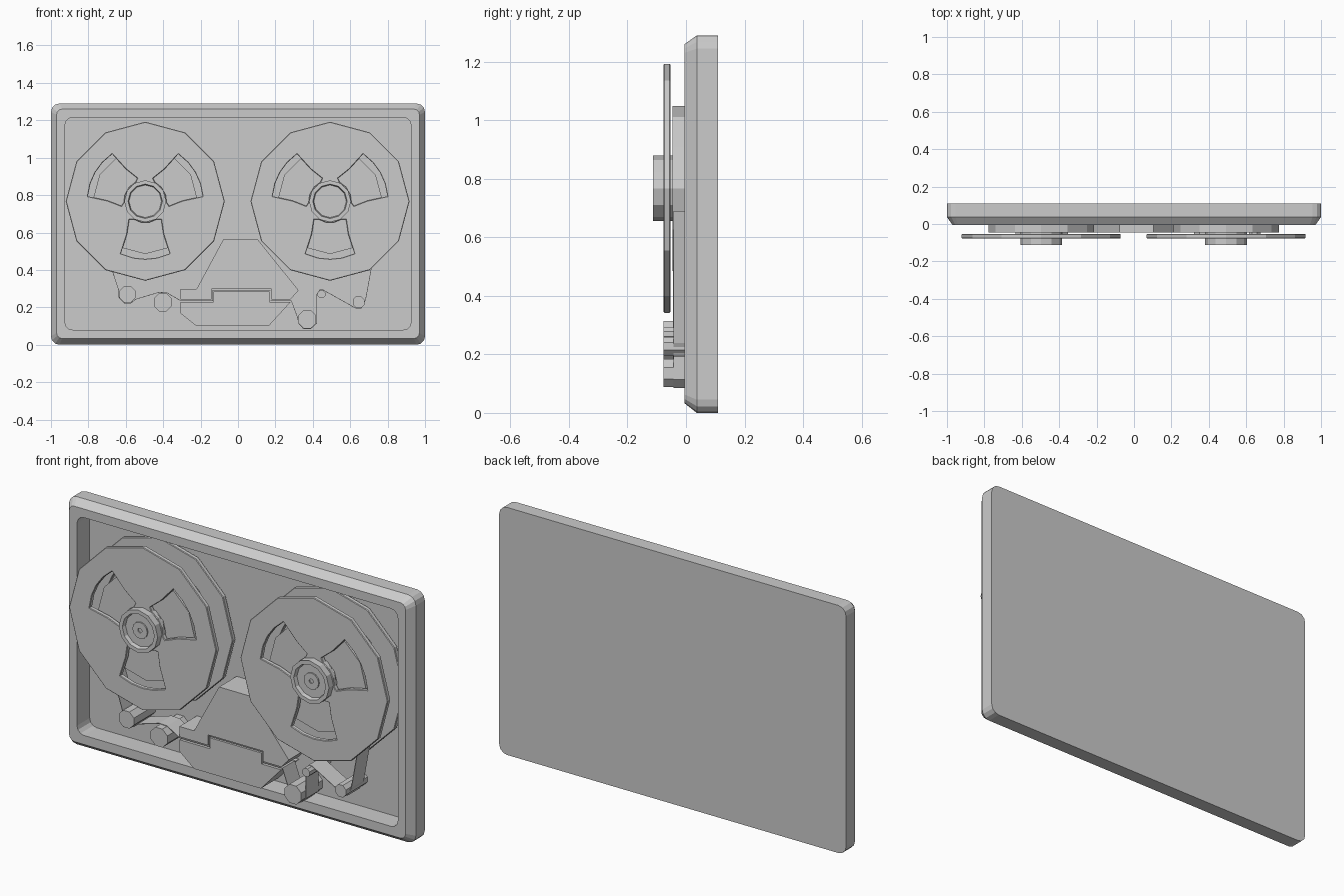
import bpy, bmesh, math

cube = bpy.data.objects.get("Cube")
if cube:
    bpy.data.objects.remove(cube, do_unlink=True)

grey = bpy.data.materials.new("plain_grey")
grey.use_nodes = True
grey.diffuse_color = (0.6, 0.6, 0.6, 1)
grey.node_tree.nodes["Principled BSDF"].inputs["Base Color"].default_value = (0.6, 0.6, 0.6, 1)


def add_object(name, mesh):
    mesh.materials.clear()
    mesh.materials.append(grey)
    obj = bpy.data.objects.new(name, mesh)
    bpy.context.collection.objects.link(obj)
    return obj


def ngon(cx, cz, r, n=12, turn=0.0):
    return [(cx + r * math.cos(turn + i * math.tau / n),
             cz + r * math.sin(turn + i * math.tau / n)) for i in range(n)]


def rounded_rect(x, z0, z1, r, seg=3):
    corners = [(x - r, z1 - r), (-x + r, z1 - r), (-x + r, z0 + r), (x - r, z0 + r)]
    return [(cx + r * math.cos((q + k / seg) * math.pi / 2),
             cz + r * math.sin((q + k / seg) * math.pi / 2))
            for q, (cx, cz) in enumerate(corners) for k in range(seg + 1)]


def loft(name, rings):
    """Solid through matching xz outlines at given y, capped at both ends."""
    bm = bmesh.new()
    loops = [[bm.verts.new((x, y, z)) for x, z in pts] for pts, y in rings]
    n = len(loops[0])
    for a, b in zip(loops, loops[1:]):
        for i in range(n):
            j = (i + 1) % n
            bm.faces.new((a[i], a[j], b[j], b[i]))
    bm.faces.new(loops[0])
    bm.faces.new(loops[-1])
    bmesh.ops.recalc_face_normals(bm, faces=bm.faces)
    mesh = bpy.data.meshes.new(name)
    bm.to_mesh(mesh)
    bm.free()
    return add_object(name, mesh)


def prism(name, pts, y0, y1):
    return loft(name, [(pts, y0), (pts, y1)])


def plate(name, cx, cz, y0, y1, outlines, bevel):
    """Flat plate with holes from a filled 2D curve, turned to face the front."""
    curve = bpy.data.curves.new(name, 'CURVE')
    curve.dimensions = '2D'
    curve.fill_mode = 'BOTH'
    curve.extrude = (y1 - y0) / 2 - bevel
    curve.bevel_depth = bevel
    curve.bevel_resolution = 0
    curve.offset = -bevel
    for pts in outlines:
        spline = curve.splines.new('POLY')
        spline.points.add(len(pts) - 1)
        for p, (x, z) in zip(spline.points, pts):
            p.co = (x, z, 0, 1)
        spline.use_cyclic_u = True
        spline.use_smooth = False
    helper = bpy.data.objects.new(name + "_curve", curve)
    mesh = bpy.data.meshes.new_from_object(helper)
    bpy.data.objects.remove(helper, do_unlink=True)
    obj = add_object(name, mesh)
    obj.location = (cx, (y0 + y1) / 2, cz)
    obj.rotation_euler = (math.pi / 2, 0, 0)
    return obj


def window(mid):
    """Fan-shaped hole: wide outer arc, narrower arc around the hub."""
    outer = [(0.308, a) for a in (-25, -12, 0, 12, 25)]
    inner = [(0.20, 29), (0.13, 41), (0.115, 33), (0.115, 12),
             (0.115, -12), (0.115, -33), (0.13, -41), (0.20, -29)]
    return [(r * math.cos(math.radians(mid + a)), r * math.sin(math.radians(mid + a)))
            for r, a in outer + inner]


# Tray-shaped case with chamfered front rim
loft("case", [
    (rounded_rect(1.0, 0.0, 1.29, 0.045), 0.11),
    (rounded_rect(1.0, 0.0, 1.29, 0.045), 0.037),
    (rounded_rect(0.97, 0.033, 1.26, 0.03), -0.005),
    (rounded_rect(0.925, 0.08, 1.215, 0.04), -0.005),
    (rounded_rect(0.925, 0.08, 1.215, 0.04), 0.1),
])

# Two reels: flanges, wound tape and stepped hub
REEL_Z = 0.767
for side, cx in (("right", -0.496), ("left", 0.492)):
    for label, y0, y1 in (("front", -0.077, -0.053), ("back", 0.058, 0.082)):
        plate(f"{side}_reel_{label}_flange", cx, REEL_Z, y0, y1,
              [ngon(0, 0, 0.425)] + [window(a) for a in (30, 150, 270)], 0.003)
    prism(f"{side}_tape_pack", ngon(cx, REEL_Z, 0.282), -0.046, 0.06)
    hub = [(0.112, 0.1), (0.112, -0.113), (0.092, -0.113), (0.087, -0.093),
           (0.043, -0.093), (0.043, -0.1), (0.012, -0.1), (0.012, -0.094)]
    loft(f"{side}_hub", [(ngon(cx, REEL_Z, r), y) for r, y in hub])

# Head block in two halves with a stepped slot for the tape
prism("upper_head_block", [
    (-0.078, 0.564), (0.104, 0.564), (0.324, 0.291), (0.281, 0.243), (0.179, 0.243),
    (0.179, 0.297), (-0.142, 0.297), (-0.142, 0.243), (-0.307, 0.243),
    (-0.307, 0.297), (-0.222, 0.297)], -0.045, 0.1)
prism("lower_head_block", [
    (-0.307, 0.228), (-0.131, 0.228), (-0.131, 0.285), (0.168, 0.285), (0.168, 0.228),
    (0.281, 0.228), (0.163, 0.099), (-0.222, 0.099), (-0.307, 0.168)], -0.045, 0.1)

# Guide rollers
rollers = [(-0.59, 0.27, 0.047), (-0.402, 0.227, 0.052), (0.37, 0.136, 0.052),
           (0.446, 0.27, 0.023), (0.645, 0.228, 0.034)]
for i, (x, z, r) in enumerate(rollers, 1):
    prism(f"guide_roller_{i}", ngon(x, z, r, 8, math.pi / 8), -0.077, 0.1)

# Tape ribbon threaded from reel to reel
path = [(-0.765, 0.68), (-0.639, 0.295), (-0.636, 0.25), (-0.608, 0.223), (-0.572, 0.223),
        (-0.548, 0.243), (-0.424, 0.28), (-0.38, 0.278), (-0.307, 0.236), (-0.136, 0.236),
        (-0.136, 0.291), (0.174, 0.291), (0.174, 0.236), (0.285, 0.236), (0.318, 0.147),
        (0.325, 0.112), (0.35, 0.086), (0.39, 0.086), (0.42, 0.115), (0.422, 0.27),
        (0.438, 0.293), (0.455, 0.293), (0.63, 0.195), (0.66, 0.195), (0.682, 0.24),
        (0.764, 0.69)]
# slack run drops onto the far side of the last roller
path[22] = (0.632, 0.194)
bm = bmesh.new()
rows = [(bm.verts.new((x, -0.042, z)), bm.verts.new((x, 0.06, z))) for x, z in path]
for a, b in zip(rows, rows[1:]):
    bm.faces.new((a[0], b[0], b[1], a[1]))
mesh = bpy.data.meshes.new("tape_ribbon")
bm.to_mesh(mesh)
bm.free()
ribbon = add_object("tape_ribbon", mesh)
solid = ribbon.modifiers.new("thickness", 'SOLIDIFY')
solid.thickness = 0.003
solid.offset = 0
